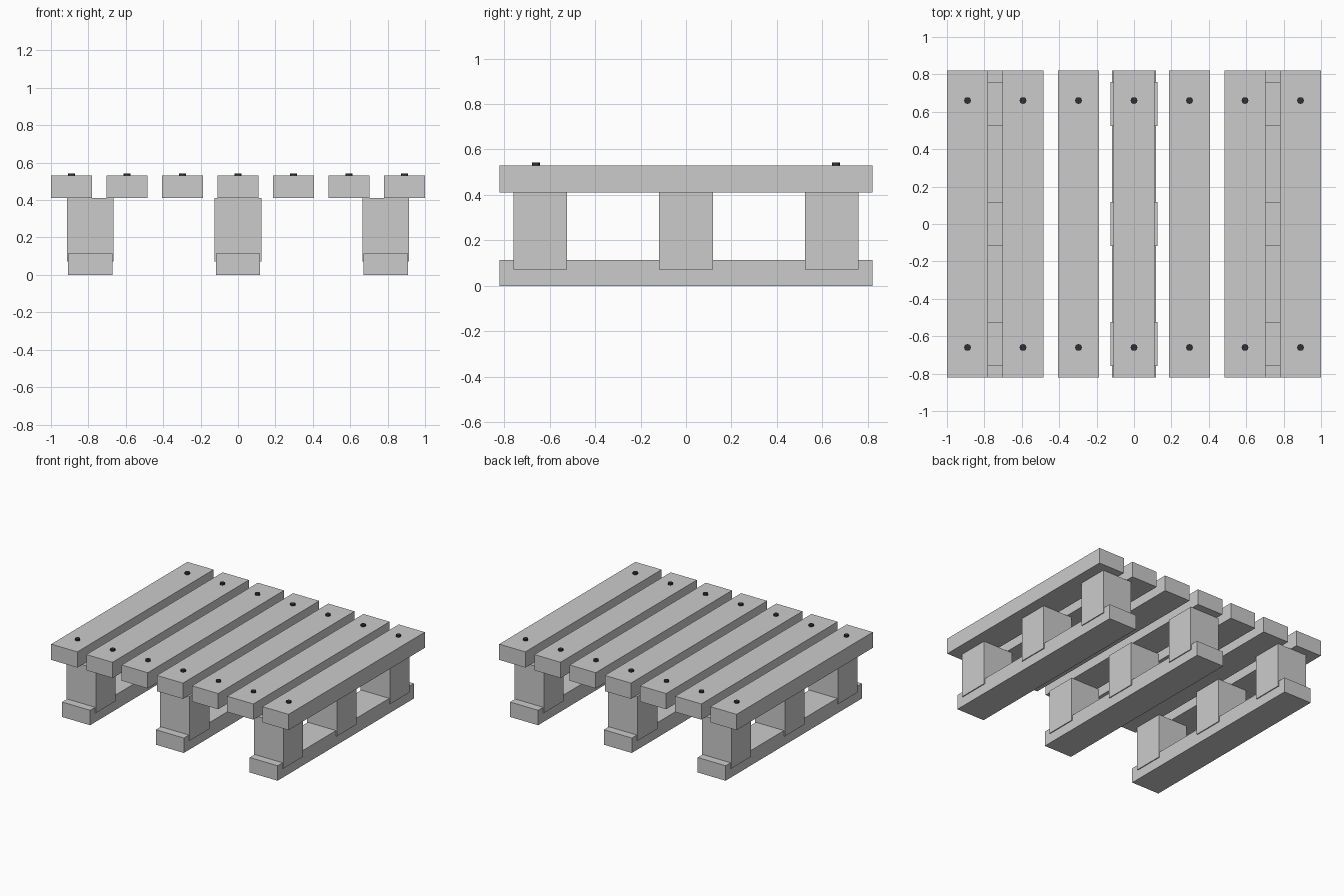
import bpy

if "Cube" in bpy.data.objects:
    bpy.data.objects.remove(bpy.data.objects["Cube"])

def material(name, rgb):
    m = bpy.data.materials.new(name)
    m.diffuse_color = (*rgb, 1)
    m.use_nodes = True
    m.node_tree.nodes["Principled BSDF"].inputs["Base Color"].default_value = m.diffuse_color
    return m

def box(name, x, y, z0, z1, wx, wy):
    bpy.ops.mesh.primitive_cube_add(size=1, location=(x, y, (z0 + z1) / 2))
    o = bpy.context.object
    o.name = name
    o.scale = (wx, wy, z1 - z0)
    bpy.ops.object.transform_apply(location=False, rotation=False, scale=True)
    return o

def nail(x, y, mat):
    bpy.ops.mesh.primitive_cylinder_add(vertices=12, radius=0.018, depth=0.018,
                                        location=(x, y, 0.534))
    o = bpy.context.object
    o.name = "nail_head"
    o.data.materials.append(mat)
    bpy.ops.object.shade_smooth_by_angle()

dark = material("dark_iron", (0.03, 0.03, 0.035))

# top deck boards with a nail near each end
for i in range(-3, 4):
    x = i * 0.2967
    box("deck_board", x, 0, 0.41, 0.53, 0.22, 1.64)
    for y in (-0.66, 0.66):
        nail(x, y, dark)

# bottom runners with three spacer blocks set over each
for x in (-0.79, 0, 0.79):
    box("bottom_runner", x, 0, 0, 0.114, 0.236, 1.64)
    for y in (-0.642, 0, 0.642):
        box("spacer_block", x, y, 0.072, 0.41, 0.25, 0.236)
